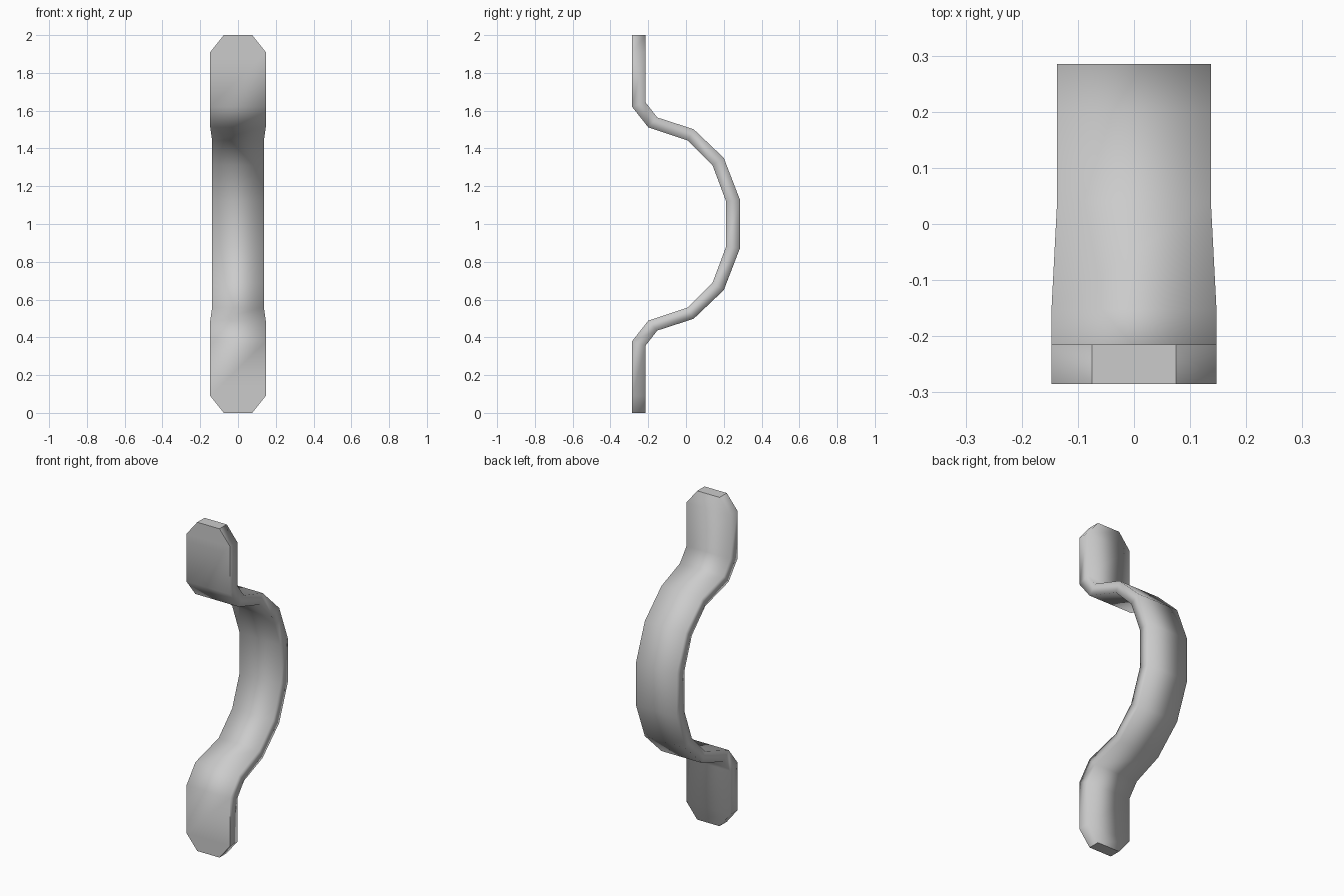
import bpy
import bmesh

cube = bpy.data.objects.get("Cube")
if cube:
    bpy.data.objects.remove(cube, do_unlink=True)

# Satin metal
metal = bpy.data.materials.new("grey_metal")
metal.use_nodes = True
colour = (0.6, 0.6, 0.6, 1.0)
metal.diffuse_color = colour
metal.node_tree.nodes["Principled BSDF"].inputs["Base Color"].default_value = colour

# Lower half of the strap: half width, front (y, z), back (y, z)
TAB, GRIP = 0.147, 0.137
lower = [
    (0.075, (-0.285, 0.0), (-0.215, 0.0)),
    (TAB, (-0.285, 0.09), (-0.215, 0.09)),
    (TAB, (-0.285, 0.38), (-0.215, 0.355)),
    (TAB, (-0.2, 0.488), (-0.152, 0.436)),
    (GRIP, (0.01, 0.558), (0.04, 0.498)),
    (GRIP, (0.14, 0.688), (0.2, 0.65)),
    (GRIP, (0.212, 0.88), (0.285, 0.87)),
]
# Upper half mirrors the lower half about mid height
upper = [(w, (f[0], 2 - f[1]), (b[0], 2 - b[1])) for w, f, b in reversed(lower)]

# Sweep a rectangular section along the stations
bm = bmesh.new()
rings = []
for w, (fy, fz), (by, bz) in lower + upper:
    corners = [(-w, fy, fz), (w, fy, fz), (w, by, bz), (-w, by, bz)]
    rings.append([bm.verts.new(c) for c in corners])
for a, b in zip(rings, rings[1:]):
    for i in range(4):
        j = (i + 1) % 4
        bm.faces.new((a[i], a[j], b[j], b[i]))
bm.faces.new(rings[0][::-1])
bm.faces.new(rings[-1])
bmesh.ops.recalc_face_normals(bm, faces=bm.faces[:])

# Rounded shading on the grip, crisp rims on the mounting tabs
for face in bm.faces:
    face.smooth = True
for edge in bm.edges:
    normals = [f.normal for f in edge.link_faces]
    on_tab = all(abs(v.co.z - 1) > 0.6 for v in edge.verts)
    at_end = all(abs(v.co.z - 1) > 0.99 for v in edge.verts)
    on_front = all(v.co.y < -0.28 for v in edge.verts)
    square = normals[0].angle(normals[1]) > 1.2
    if at_end or (on_tab and on_front and square):
        edge.smooth = False

mesh = bpy.data.meshes.new("handle_strap")
bm.to_mesh(mesh)
bm.free()
mesh.materials.append(metal)
strap = bpy.data.objects.new("handle_strap", mesh)
bpy.context.collection.objects.link(strap)
